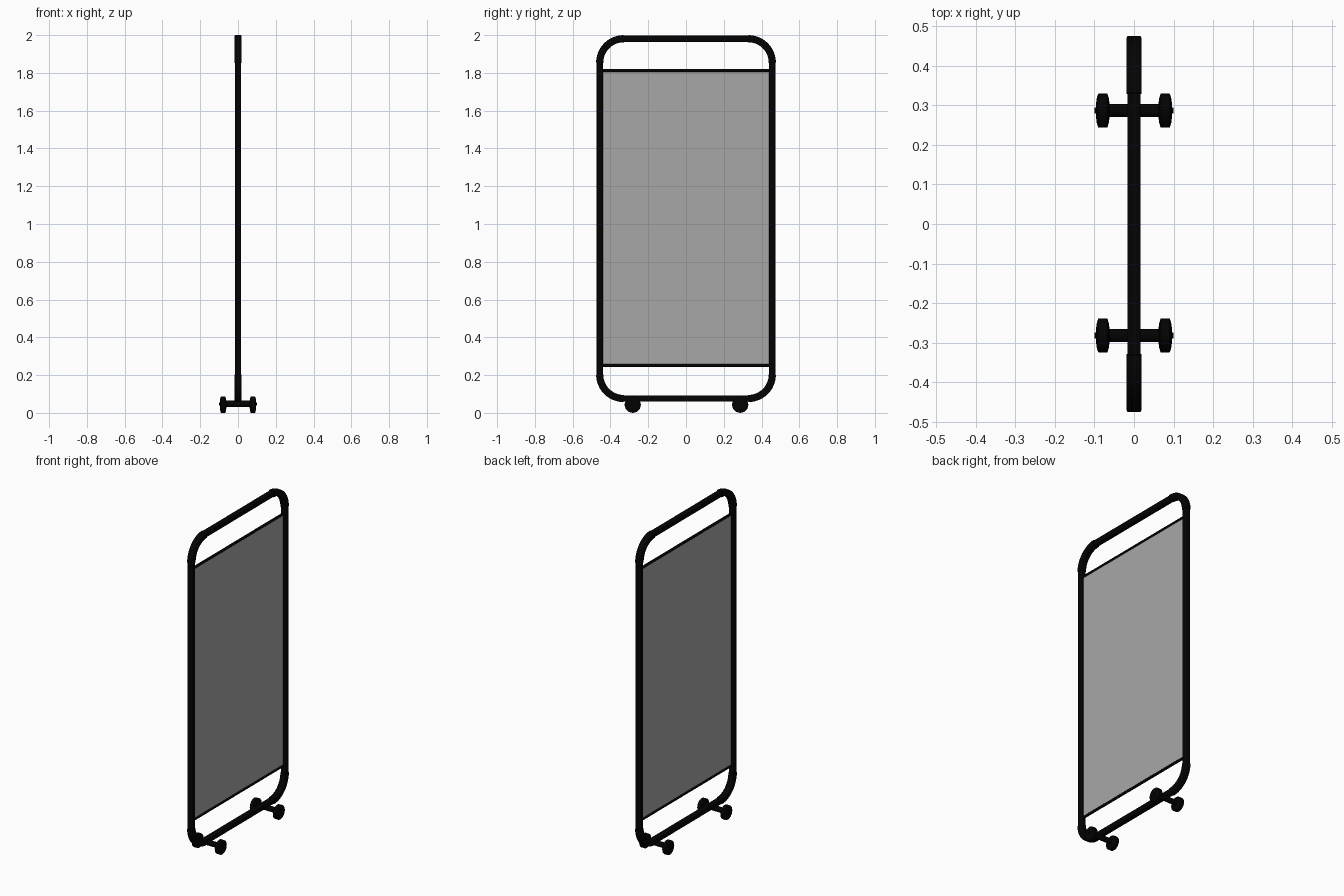
import bpy, bmesh, math
from mathutils import Vector, Matrix

if "Cube" in bpy.data.objects:
    bpy.data.objects.remove(bpy.data.objects["Cube"])

def material(name, rgba):
    m = bpy.data.materials.new(name)
    m.diffuse_color = rgba
    m.use_nodes = True
    m.node_tree.nodes["Principled BSDF"].inputs["Base Color"].default_value = m.diffuse_color
    return m

BLACK = material("black_metal", (0.0008, 0.0008, 0.0008, 1))
FABRIC = material("grey_fabric", (0.39, 0.39, 0.39, 1))

def finish(name, bm, mat):
    bmesh.ops.recalc_face_normals(bm, faces=bm.faces)
    me = bpy.data.meshes.new(name)
    bm.to_mesh(me)
    bm.free()
    me.materials.append(mat)
    ob = bpy.data.objects.new(name, me)
    bpy.context.collection.objects.link(ob)
    bpy.ops.object.select_all(action='DESELECT')
    ob.select_set(True)
    bpy.context.view_layer.objects.active = ob
    bpy.ops.object.shade_smooth_by_angle(angle=math.radians(35))
    return ob

def section(r, corner, steps=4):
    """Square section with rounded corners; corner == r gives a circle."""
    out = []
    for q in range(4):
        a0 = q * math.pi / 2
        cx = (r - corner) * (1 if q in (0, 3) else -1)
        cy = (r - corner) * (1 if q in (0, 1) else -1)
        n = steps if corner == r else steps + 1
        for i in range(n):
            a = a0 + math.pi / 2 * i / steps
            out.append((cx + corner * math.cos(a), cy + corner * math.sin(a)))
    return out

def tube(name, pts, r, corner=None):
    """Capped tube along a path lying in a plane."""
    bm = bmesh.new()
    pts = [Vector(p) for p in pts]
    prof = section(r, corner or r)
    rings = []
    for i, p in enumerate(pts):
        a = (p - pts[i - 1]).normalized() if i else Vector()
        b = (pts[i + 1] - p).normalized() if i < len(pts) - 1 else Vector()
        t = (a + b).normalized()
        u = Vector((0, 0, 1)) if abs(t.x) > 0.9 else Vector((1, 0, 0))
        v = t.cross(u)
        rings.append([bm.verts.new(p + c * u + d * v) for c, d in prof])
    n = len(prof)
    for r0, r1 in zip(rings, rings[1:]):
        for j in range(n):
            k = (j + 1) % n
            bm.faces.new((r0[j], r0[k], r1[k], r1[j]))
    bm.faces.new(rings[0])
    bm.faces.new(rings[-1])
    return finish(name, bm, BLACK)

def lathe_x(name, profile, centre, sides=24):
    """Spin (x, radius) points around an x-aligned axle."""
    bm = bmesh.new()
    vs = [bm.verts.new((x, 0, r)) for x, r in profile]
    es = [bm.edges.new(e) for e in zip(vs, vs[1:])]
    bmesh.ops.spin(bm, geom=vs + es, cent=(0, 0, 0), axis=(1, 0, 0),
                   angle=2 * math.pi, steps=sides)
    bmesh.ops.remove_doubles(bm, verts=bm.verts, dist=1e-5)
    bmesh.ops.translate(bm, verts=bm.verts, vec=centre)
    return finish(name, bm, BLACK)

Y, TOP, BOT, BEND = 0.457, 1.981, 0.076, 0.127
R, R_ELBOW, CORNER = 0.0165, 0.019, 0.006

# Straight frame tubes
for s, side in ((-1, "left"), (1, "right")):
    tube(f"{side}_upright", [(0, s * Y, BOT + BEND), (0, s * Y, TOP - BEND)], R, CORNER)
for z, level in ((TOP, "top"), (BOT, "bottom")):
    tube(f"{level}_rail", [(0, BEND - Y, z), (0, Y - BEND, z)], R, CORNER)

# Slightly thicker corner elbows
for s, side in ((-1, "left"), (1, "right")):
    for d, z, level in ((1, TOP, "top"), (-1, BOT, "bottom")):
        arc = [(0, s * (Y - BEND + BEND * math.cos(a)), z - d * BEND + d * BEND * math.sin(a))
               for a in (math.pi / 2 * i / 12 for i in range(13))]
        tube(f"{level}_{side}_elbow", arc, R_ELBOW, CORNER)

# Thin rods holding the fabric
Z_LOW, Z_HIGH = 0.251, 1.812
for z, level in ((Z_HIGH, "upper"), (Z_LOW, "lower")):
    tube(f"{level}_fabric_rod", [(0, -Y, z), (0, Y, z)], 0.008)

# Fabric panel
bm = bmesh.new()
bmesh.ops.create_cube(bm, size=1, matrix=Matrix.Diagonal((0.004, 2 * (Y - 0.012), Z_HIGH - Z_LOW, 1)))
bmesh.ops.translate(bm, verts=bm.verts, vec=(0, 0, (Z_LOW + Z_HIGH) / 2))
finish("fabric_panel", bm, FABRIC)

# Axles with wheels and end pins
wheel = [(-0.017, 0), (-0.017, 0.018), (-0.0155, 0.030), (-0.012, 0.042), (-0.011, 0.043),
         (0.011, 0.043), (0.012, 0.042), (0.0155, 0.030), (0.017, 0.018), (0.017, 0)]
for y, side in ((-0.282, "left"), (0.287, "right")):
    tube(f"{side}_axle", [(-0.07, y, 0.048), (0.07, y, 0.048)], 0.0165)
    tube(f"{side}_axle_pin", [(-0.1, y, 0.046), (0.1, y, 0.046)], 0.008)
    for s, end in ((-1, "front"), (1, "back")):
        lathe_x(f"{side}_{end}_wheel", wheel, (s * 0.079, y, 0.0432))
